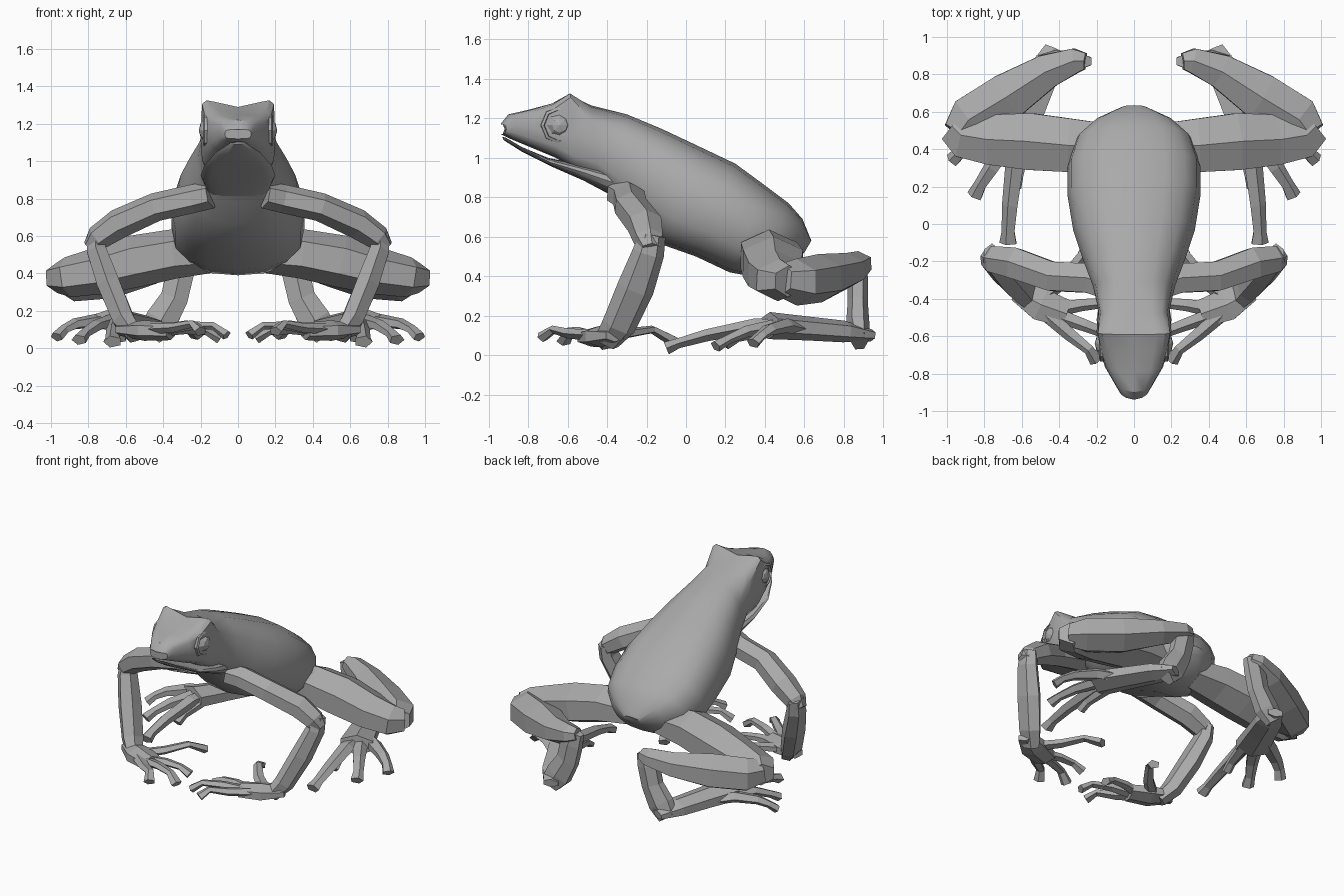
import bpy, bmesh, math
from mathutils import Vector, Matrix

cube = bpy.data.objects.get("Cube")
if cube:
    bpy.data.objects.remove(cube)

grey = bpy.data.materials.new("skin_grey")
grey.use_nodes = True
GREY = (0.4, 0.4, 0.4, 1)
grey.diffuse_color = GREY
grey.node_tree.nodes["Principled BSDF"].inputs["Base Color"].default_value = GREY


def finish(name, bm, angle, mirror):
    bmesh.ops.recalc_face_normals(bm, faces=bm.faces)
    mesh = bpy.data.meshes.new(name)
    bm.to_mesh(mesh)
    bm.free()
    mesh.materials.append(grey)
    obj = bpy.data.objects.new(name, mesh)
    bpy.context.collection.objects.link(obj)
    if angle:
        bpy.ops.object.select_all(action='DESELECT')
        obj.select_set(True)
        bpy.context.view_layer.objects.active = obj
        bpy.ops.object.shade_smooth_by_angle(angle=math.radians(angle))
    if mirror:
        obj.modifiers.new("Mirror", 'MIRROR').use_mirror_merge = False
    return obj


def loft(name, rings, angle=0, mirror=False):
    """Skin a list of equal point rings and cap both ends."""
    bm = bmesh.new()
    loops = [[bm.verts.new(p) for p in ring] for ring in rings]
    n = len(loops[0])
    for a, b in zip(loops, loops[1:]):
        for i in range(n):
            j = (i + 1) % n
            bm.faces.new((a[i], a[j], b[j], b[i]))
    bm.faces.new(loops[0])
    bm.faces.new(loops[-1])
    return finish(name, bm, angle, mirror)


def power(v, e):
    return math.copysign(abs(v) ** e, v)


def body_ring(ty, tz, by, bz, w, ridge=0, e=0.8, sweep=0, n=16):
    """Rounded section between two points; ridge lifts the brows, sweep bends the sides back."""
    top, bottom = Vector((0, ty, tz)), Vector((0, by, bz))
    pts = []
    for k in range(n):
        a = 2 * math.pi * k / n
        c, s = power(math.cos(a), e), power(math.sin(a), e)
        p = bottom.lerp(top, 0.5 + 0.5 * s)
        p.x = w * c
        p.y += sweep * c * c
        if s > 0.4:
            p.z += ridge * c * c
        pts.append(p)
    return pts


def limb(name, path, sides=6, flat=1.0, up=(0, 0, 1)):
    """Faceted tube along (x, y, z, radius) points, mirrored to the other side."""
    pts = [Vector(p[:3]) for p in path]
    rings = []
    for i, p in enumerate(pts):
        t = (pts[min(i + 1, len(pts) - 1)] - pts[max(i - 1, 0)]).normalized()
        side = t.cross(Vector(up)).normalized()
        nor = side.cross(t)
        r = path[i][3]
        ring = []
        for k in range(sides):
            a = 2 * math.pi * (k + 0.5) / sides
            ring.append(p + side * (r * math.cos(a)) + nor * (r * flat * math.sin(a)))
        rings.append(ring)
    return loft(name, rings, mirror=True)


# Body and head
loft("body", [body_ring(*r) for r in (
    (-.94, 1.17, -.94, 1.12, .07, 0, .5, .03),
    (-.9, 1.22, -.9, 1.10, .1, 0, .6, .04),
    (-.79, 1.245, -.78, 1.05, .155, .01, .6, .02),
    (-.68, 1.27, -.66, 1.0, .185, .035, .6),
    (-.59, 1.29, -.56, .94, .2, .09, .5),
    (-.48, 1.265, -.44, .88, .19, .01, .7),
    (-.3, 1.22, -.36, .78, .22),
    (-.12, 1.145, -.25, .67, .275),
    (.05, 1.065, -.12, .56, .325),
    (.25, .97, .05, .5, .355),
    (.4, .86, .22, .42, .355),
    (.52, .77, .38, .39, .31),
    (.59, .69, .5, .43, .21),
    (.635, .58, .6, .52, .07))], angle=35)

# Lower jaw
loft("lower_jaw", [body_ring(*r) for r in (
    (-.93, 1.105, -.925, 1.09, .04, 0, .8, .02),
    (-.85, 1.06, -.83, 1.03, .12, 0, .8, .02),
    (-.7, 1.0, -.68, .955, .18),
    (-.5, .96, -.52, .885, .2),
    (-.3, .92, -.36, .8, .17))], angle=35)

# Eyes with raised lids
bm = bmesh.new()
bmesh.ops.create_uvsphere(bm, u_segments=8, v_segments=6, radius=0.075)
bmesh.ops.transform(bm, verts=bm.verts,
                    matrix=Matrix.Translation((.135, -.64, 1.165)) @ Matrix.Rotation(math.pi / 2, 4, 'Y'))
finish("eye", bm, 0, True)

lid = []
for x, r in ((.13, .1), (.18, .095), (.187, .08), (.14, .07)):
    lid.append([Vector((x, -.64 + r * math.cos(k * math.pi / 4),
                        1.165 + r * math.sin(k * math.pi / 4))) for k in range(8)])
loft("eyelid", lid, mirror=True)

# Front legs
limb("upper_arm", [(.14, -.33, .82, .085), (.24, -.29, .8, .09), (.44, -.28, .755, .09),
                   (.64, -.21, .665, .095), (.75, -.19, .59, .08), (.79, -.18, .54, .05)], flat=.85)
limb("forearm", [(.76, -.17, .61, .05), (.755, -.19, .52, .06), (.69, -.255, .34, .07),
                 (.61, -.34, .15, .065), (.55, -.4, .07, .05)], up=(0, 1, 0), flat=1.35)
limb("palm", [(.63, -.36, .1, .06), (.5, -.43, .095, .1), (.36, -.48, .09, .085)],
     flat=.55)
fingers = (
    [(.5, -.45, .1, .045), (.34, -.59, .11, .038), (.24, -.67, .13, .03), (.2, -.73, .09, .04)],
    [(.45, -.47, .09, .045), (.26, -.54, .12, .036), (.13, -.59, .12, .03), (.06, -.62, .07, .04)],
    [(.45, -.46, .09, .045), (.28, -.43, .1, .036), (.17, -.42, .09, .03), (.1, -.41, .05, .04)],
    [(.52, -.42, .09, .045), (.38, -.3, .11, .038), (.28, -.17, .13, .03), (.22, -.06, .07, .042)])
for i, path in enumerate(fingers):
    limb("finger_%d" % (i + 1), path, sides=5, flat=.7)

# Hind legs
limb("thigh", [(.12, .42, .51, .13), (.34, .42, .505, .165), (.55, .44, .465, .175),
               (.76, .45, .41, .155), (.91, .47, .38, .135), (.97, .52, .375, .1)], flat=.8)
limb("shin", [(.94, .48, .38, .1), (.88, .56, .37, .14), (.68, .68, .39, .145),
              (.46, .82, .43, .105), (.31, .875, .465, .075), (.26, .87, .475, .05)], flat=.85)
limb("ankle", [(.28, .87, .49, .065), (.31, .87, .4, .085), (.34, .87, .27, .085),
               (.41, .87, .15, .1), (.47, .88, .07, .075)], up=(0, 1, 0), flat=.6)
limb("foot", [(.43, .94, .1, .055), (.49, .8, .12, .1), (.57, .62, .135, .11),
              (.66, .42, .15, .125)], flat=.55)
toes = (
    [(.6, .58, .14, .05), (.63, .35, .15, .055), (.66, .1, .1, .046), (.67, -.04, .06, .038), (.67, -.1, .035, .05)],
    [(.58, .62, .13, .05), (.66, .46, .15, .055), (.76, .3, .12, .044), (.82, .21, .08, .036), (.85, .15, .045, .045)],
    [(.58, .62, .12, .05), (.74, .5, .15, .055), (.87, .42, .13, .044), (.93, .38, .1, .036), (.97, .34, .06, .042)],
    [(.57, .6, .13, .045), (.59, .42, .13, .045), (.62, .26, .09, .035), (.63, .2, .05, .035)])
for i, path in enumerate(toes):
    limb("toe_%d" % (i + 1), path, sides=5, flat=.7)
